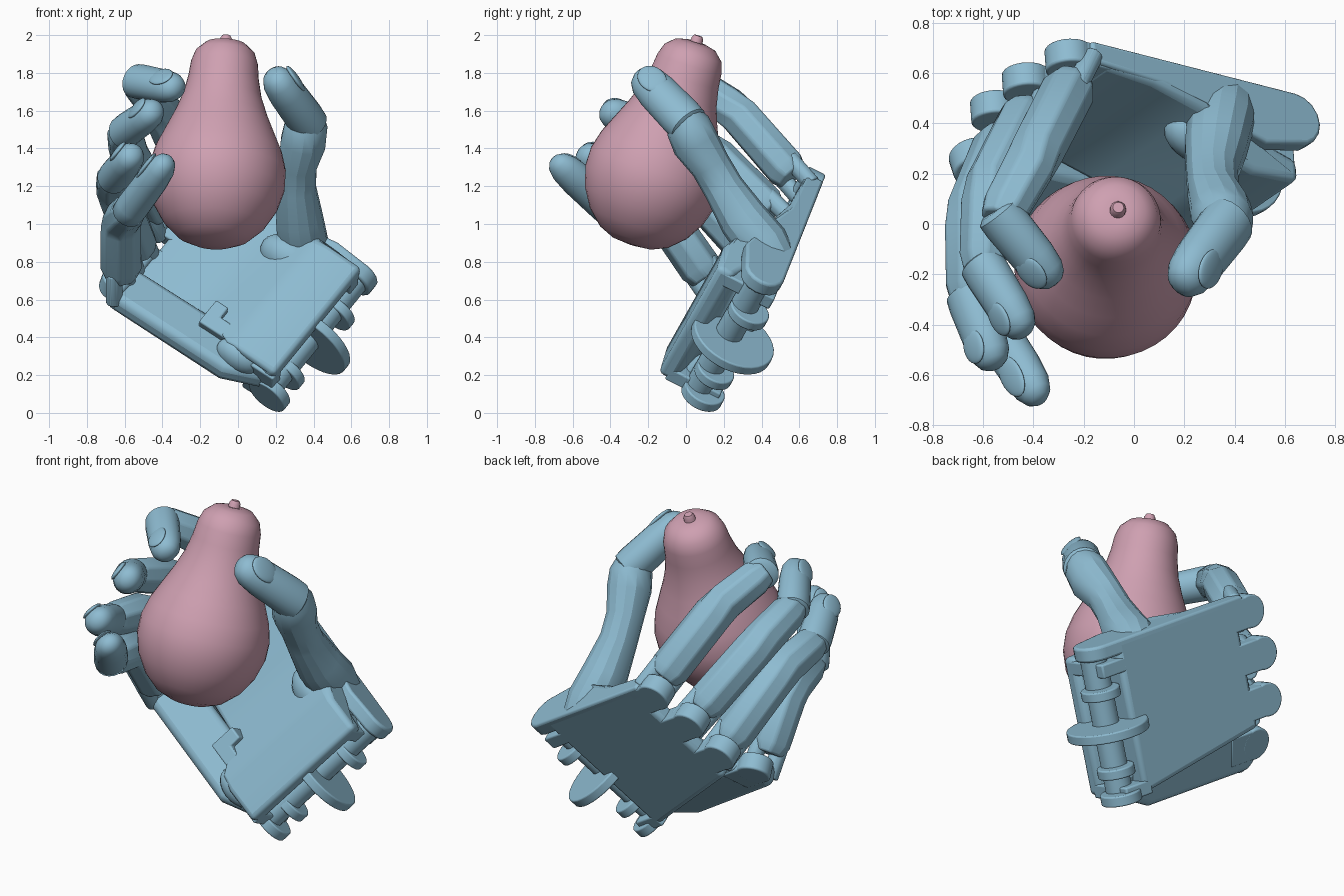
import bpy, bmesh, math
from mathutils import Vector, Matrix

cube = bpy.data.objects.get("Cube")
if cube:
    bpy.data.objects.remove(cube)


def material(name, rgb):
    m = bpy.data.materials.new(name)
    m.use_nodes = True
    m.diffuse_color = (*rgb, 1)
    m.node_tree.nodes["Principled BSDF"].inputs["Base Color"].default_value = (*rgb, 1)
    return m


BLUE = material("soft blue", (0.27, 0.50, 0.64))
PINK = material("dusty pink", (0.62, 0.35, 0.44))

# Palm frame: u toward the fingers, v toward the index side, n out of the back
U = Vector((-0.82, 0.21, 0.53)).normalized()
V = Vector((0.58, 0.40, 0.71)).normalized()
N = U.cross(V)
ORIGIN = Vector((0.20, 0.145, 0.02))


def palm(a, b, c):
    return ORIGIN + U * a + V * b + N * c


def finish(name, bm, mat=BLUE, bevel=0, angle=35):
    bmesh.ops.recalc_face_normals(bm, faces=bm.faces)
    mesh = bpy.data.meshes.new(name)
    bm.to_mesh(mesh)
    bm.free()
    mesh.materials.append(mat)
    ob = bpy.data.objects.new(name, mesh)
    bpy.context.scene.collection.objects.link(ob)
    if bevel:
        mod = ob.modifiers.new("soft edges", "BEVEL")
        mod.width, mod.segments, mod.limit_method = bevel, 3, "ANGLE"
    bpy.ops.object.select_all(action="DESELECT")
    ob.select_set(True)
    bpy.context.view_layer.objects.active = ob
    bpy.ops.object.shade_smooth_by_angle(angle=math.radians(angle))


def loft(name, points, radii, up, sides=24, flat=1.0, mat=BLUE, bevel=0, angle=35):
    """Skin rings of the given radii along a path; flat squashes along up."""
    bm = bmesh.new()
    pts = [Vector(p) for p in points]
    rings = []
    for i, (p, r) in enumerate(zip(pts, radii)):
        t = (pts[min(i + 1, len(pts) - 1)] - pts[max(i - 1, 0)]).normalized()
        h = (Vector(up) - t * t.dot(Vector(up))).normalized()
        w = t.cross(h)
        ring = []
        for k in range(sides):
            f = math.tau * (k + 0.5) / sides
            ring.append(bm.verts.new(p + w * r * math.cos(f) + h * r * flat * math.sin(f)))
        rings.append(ring)
    for lo, hi in zip(rings, rings[1:]):
        for k in range(sides):
            j = (k + 1) % sides
            bm.faces.new((lo[k], lo[j], hi[j], hi[k]))
    bm.faces.new(rings[0][::-1])
    bm.faces.new(rings[-1])
    finish(name, bm, mat, bevel, angle)


def bridge(name, near, far, bevel):
    """Solid between two matching outlines."""
    bm = bmesh.new()
    a = [bm.verts.new(p) for p in near]
    b = [bm.verts.new(p) for p in far]
    bm.faces.new(a)
    bm.faces.new(b[::-1])
    for i in range(len(a)):
        j = (i + 1) % len(a)
        bm.faces.new((a[i], b[i], b[j], a[j]))
    finish(name, bm, BLUE, bevel)


def prism(name, outline, offset, bevel):
    bridge(name, outline, [p + offset for p in outline], bevel)


def ellipsoid(name, centre, x, y, z, radii):
    rot = Matrix((x, y, z)).transposed().to_4x4()
    bm = bmesh.new()
    bmesh.ops.create_uvsphere(bm, u_segments=24, v_segments=14, radius=1)
    bm.transform(Matrix.Translation(centre) @ rot @ Matrix.Diagonal((*radii, 1)))
    finish(name, bm, angle=60)


# Pear with its stem, leaning backward
axis = Vector((0.065, 0.32, 1.0)).normalized()
belly = Vector((-0.11, -0.17, 1.26))
pear = [(-.39, .02), (-.38, .11), (-.345, .19), (-.27, .27), (-.17, .33), (-.06, .362), (.04, .362),
        (.14, .335), (.24, .29), (.34, .245), (.44, .208), (.54, .187), (.62, .178), (.68, .158),
        (.725, .11), (.74, .05), (.735, .01)]
loft("pear", [belly + axis * t for t, r in pear], [r for t, r in pear], (0, -1, 0), 40, 1, PINK, angle=60)
loft("pear_stem", [belly + axis * t for t in (.71, .76, .775)], [.035, .031, .022], (0, -1, 0), 14, 1, PINK)

# Main palm body: thick at the wrist, thin toward the knuckles
section = [(.17, 0), (1.02, 0), (1.02, -.10), (.78, -.12), (.56, -.18), (.36, -.32), (.26, -.355),
           (.04, -.345), (.04, -.25), (.17, -.21)]
bridge("palm", [palm(a, .15 if a > .5 else .01, c) for a, c in section],
       [palm(a, .89 if c > -.1 or a > .5 else .81, c) for a, c in section], .03)

# Flush side wall on the thumb side, rounded where it reaches the wrist hinge
wall = [(.09, 0), (1.08, 0), (1.08, -.09), (.72, -.11), (.45, -.20), (.25, -.26), (.09, -.225)]
rounding = [(.09 - .1125 * math.sin(f), -.1125 - .1125 * math.cos(f))
            for f in (math.pi * k / 8 for k in range(1, 8))]
prism("thumb_side_wall", [palm(a, .81, c) for a, c in wall + rounding], V * .085, .015)

# Little finger side of the palm, folded forward
fold = math.radians(18)
across = V * math.cos(fold) + N * math.sin(fold)
through = N * math.cos(fold) - V * math.sin(fold)
hinge = palm(0, .03, -.24)
side = [(.08, .0), (.30, -.12), (1.02, -.12), (1.08, -.06), (1.08, .08), (1.0, .15), (.10, .16)]
prism("little_finger_palm", [hinge + U * a + across * b for a, b in side], through * .12, .045)
ellipsoid("palm_heel", palm(.28, .03, -.245), U, V, N, (.13, .08, .09))
prism("fold_tab", [palm(a, b, -.28) for a, b in ((.34, .06), (.56, .06), (.56, .22), (.48, .22),
                                                 (.48, .15), (.34, .15))], N * .15, .01)

# Low mound around the thumb root
ellipsoid("thumb_mound", palm(.40, .70, -.17), U, V, N, (.19, .12, .13))

# Wrist hinge: rod, discs and mounting lugs
loft("wrist_rod", [palm(.08, b, -.12) for b in (0, .84)], [.075, .075], U, 20)
for i, (b, r, half) in enumerate([(.02, .115, .03), (.17, .105, .028), (.41, .23, .028),
                                 (.62, .11, .028)]):
    loft(f"wrist_disc_{i + 1}", [palm(.06, b - half, -.085), palm(.06, b + half, -.085)],
         [r, r], U, 32, bevel=.008)
for b in (.03, .74):
    prism("wrist_lug", [palm(a, b - .03, c) for a, c in ((.04, 0), (.22, 0), (.22, -.3), (.04, -.3))],
          V * .08, .01)

# Fingers: knuckle, two joints, tip, lug position and lug depth
fingers = {
    "index": ((-.22, .61, 1.20), (-.40, .26, 1.60), (-.53, .03, 1.755), (-.31, -.24, 1.715), (1.12, .79, 0)),
    "middle": ((-.39, .50, 1.01), (-.58, .13, 1.38), (-.60, -.17, 1.49), (-.43, -.44, 1.61), (1.15, .54, 0)),
    "ring": ((-.50, .39, .80), (-.65, .03, 1.19), (-.655, -.29, 1.25), (-.55, -.57, 1.38), (1.12, .28, 0)),
    "little": ((-.62, .15, .66), (-.62, -.10, 1.02), (-.575, -.39, 1.07), (-.37, -.70, 1.345), (1.06, .03, -.11)),
}


def fingertip(name, base, tip, up, r):
    base, tip = Vector(base), Vector(tip)
    d = (tip - base).normalized()
    length = (tip - base).length
    steps = [(-.10, .7), (-.05, .97), (.10, 1), (.6, .95), (.82, .84), (.93, .64), (.985, .38), (1, .1)]
    loft(name + "_tip", [base + d * length * t for t, s in steps], [r * s for t, s in steps],
         up, 20, .9, angle=50)
    h = (up - d * d.dot(up)).normalized()
    ellipsoid(name + "_nail", base + d * length * .70 + h * r * .72, d, h.cross(d), h,
              (length * .22, r * .62, r * .17))


for name, (k, j1, j2, tip, lug) in fingers.items():
    k, j1, j2, tip = (Vector(p) for p in (k, j1, j2, tip))
    dorsal = (j1 + j2 - k - tip).normalized()
    a, b, c = lug
    tilt, wide = (through, across) if name == "little" else (N, V)
    # rounded palm lug with its neck, and clevis pin
    top = palm(a, b, c)
    loft(name + "_lug", [top, top - tilt * .10], [.095, .095], U, 28, bevel=.01)
    prism(name + "_lug_neck", [top + wide * .09, top - wide * .09, top - wide * .09 - U * .18,
                               top + wide * .09 - U * .18], tilt * -.10, .01)
    loft(name + "_pin", [k - wide * .085, k + wide * .085], [.035, .035], U, 14)
    d = (j1 - k).normalized()
    for s in (-1, 1):
        foot = k + wide * s * .065
        loft(name + "_clevis", [foot - d * .05, foot + d * .14], [.05, .05], dorsal, 10, .9, bevel=.01)
    # chamfered bones running over the middle joint
    m = (j2 - j1).normalized()
    loft(name + "_bones", [k + d * .07, k + d * .13, j1 - d * .05, j1 + m * .05, j2 - m * .05, j2 + m * .02],
         [.09, .116, .114, .111, .103, .08], dorsal, 8, .95, bevel=.012)
    fingertip(name, j2, tip, dorsal, .098)

# Thumb: organic lower bone, then the tip
path = [(.36, .47, .80), (.345, .41, .89), (.325, .30, 1.03), (.31, .20, 1.19), (.315, .13, 1.31),
        (.345, .05, 1.43), (.36, .01, 1.52), (.37, -.03, 1.60)]
loft("thumb_lower", path, [.12, .14, .13, .108, .107, .126, .12, .08], (1, -.3, 0), 14, .97, angle=25)
fingertip("thumb", (.37, .0, 1.54), (.18, -.25, 1.80), Vector((.3, -.35, .7)), .115)
